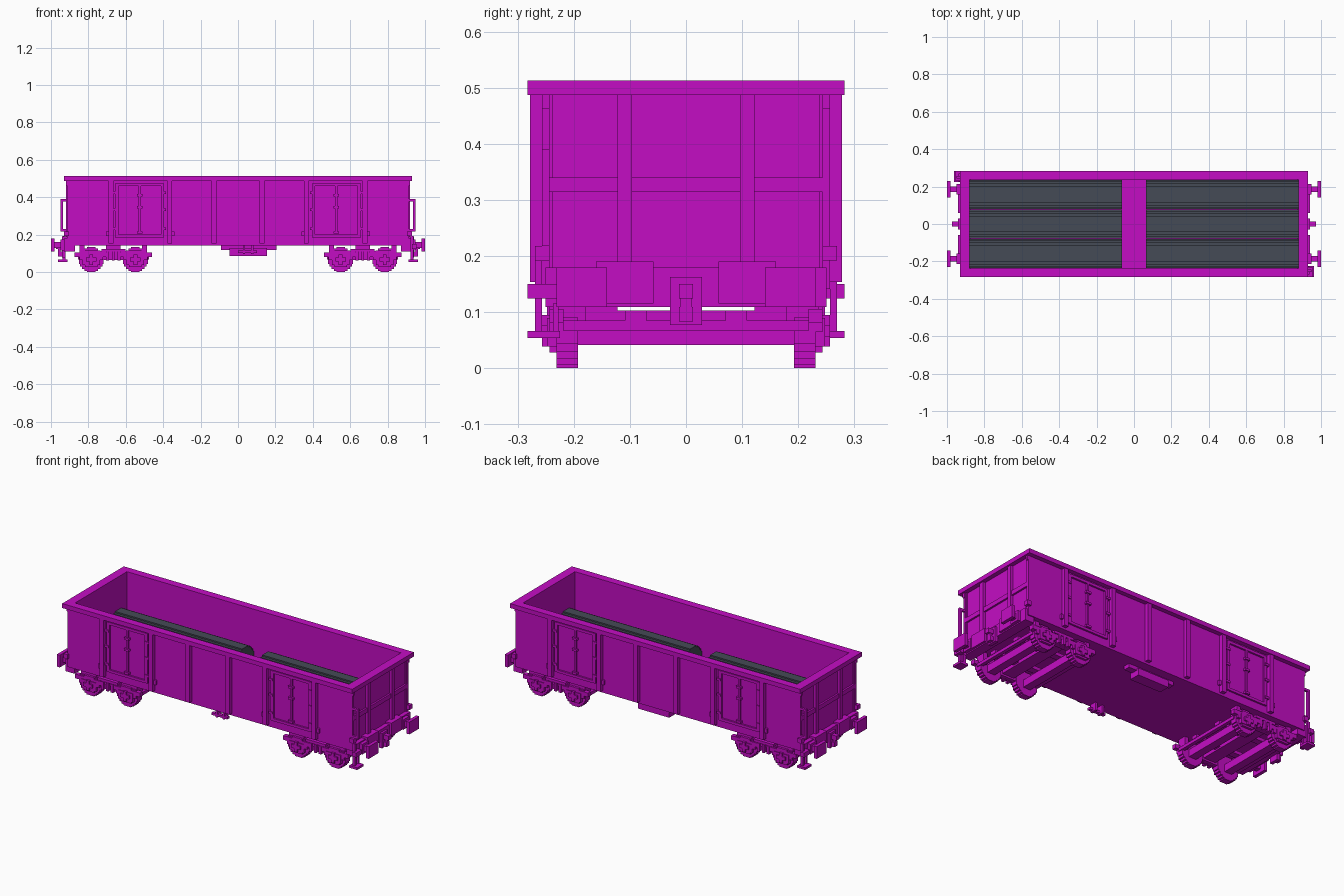
import bpy
import bmesh
from mathutils import Matrix, Vector

UNIT = 1 / 78  # one block of the stepped style

if "Cube" in bpy.data.objects:
    bpy.data.objects.remove(bpy.data.objects["Cube"])


def make_material(name, colour):
    mat = bpy.data.materials.new(name)
    mat.use_nodes = True
    mat.diffuse_color = colour
    mat.node_tree.nodes["Principled BSDF"].inputs["Base Color"].default_value = colour
    return mat


magenta = make_material("magenta paint", (0.55, 0.004, 0.55, 1))
slate = make_material("slate grey", (0.06, 0.07, 0.092, 1))

SIGNS = {
    "single": [(1, 1)],
    "ends": [(1, 1), (-1, 1)],
    "sides": [(1, 1), (1, -1)],
    "corners": [(1, 1), (-1, 1), (1, -1), (-1, -1)],
    "turned": [(1, 1), (-1, -1)],
}


def part(name, boxes, repeat="single", mat=magenta):
    """Join boxes, each given as x, y and z ranges, and repeat them."""
    bm = bmesh.new()
    for xs, ys, zs in boxes:
        low, high = Vector((xs[0], ys[0], zs[0])), Vector((xs[1], ys[1], zs[1]))
        for sx, sy in SIGNS[repeat]:
            flip = Vector((sx, sy, 1))
            centre = (low + high) / 2 * flip * UNIT
            size = Matrix.Diagonal(((high - low) * UNIT).to_4d())
            size[3][3] = 1
            bmesh.ops.create_cube(bm, size=1, matrix=Matrix.Translation(centre) @ size)
    mesh = bpy.data.meshes.new(name)
    bm.to_mesh(mesh)
    bm.free()
    mesh.materials.append(mat)
    obj = bpy.data.objects.new(name, mesh)
    bpy.context.collection.objects.link(obj)
    return obj


def about(centre, half):
    return (centre - half, centre + half)


def disc_steps(radius):
    """Half width and half height of boxes that form a stepped disc."""
    return [(radius * a, radius * b) for a, b in
            ((1, .35), (.9, .55), (.74, .74), (.55, .9), (.35, 1))]


# Main dimensions in blocks
END, SIDE = 70.5, 20
INNER_END, INNER_SIDE = 68.5, 18.5
RIM_END, RIM_SIDE = 72.5, 22
FLOOR, LOW, RIM_LOW, TOP = 13, 11, 38, 40


def span(half):
    return (-half, half)


# Open box body
part("floor", [(span(END), span(SIDE), (LOW, FLOOR))])
part("side_walls", [(span(END + .5), (INNER_SIDE, SIDE), (LOW, RIM_LOW))], "sides")
part("end_walls", [((INNER_END, END), span(SIDE), (LOW, RIM_LOW))], "ends")
part("rim_sides", [(span(RIM_END), (INNER_SIDE, RIM_SIDE), (RIM_LOW, TOP))], "sides")
part("rim_ends", [((INNER_END, RIM_END), span(INNER_SIDE), (RIM_LOW, TOP))], "ends")

# Ribs on the sides, with small feet beside the doors
part("side_posts", [(about(x, 1), (SIDE, 21.7), (12, RIM_LOW)) for x in (53, 28.5, 10)],
     "corners")
part("post_feet", [(about(x, .6), (SIDE, 21), (15, 17)) for x in (54.5, 27)], "corners")

# Doors: frame, centre seam, hinges and latch
DOOR = 41
door_z = (14.5, 37)
stile = (SIDE, 20.8)
frame = [(about(DOOR + s * 9.5, .7), stile, door_z) for s in (-1, 1)]
frame += [(about(DOOR, 9), stile, about(z, .6)) for z in (15, 36.5)]
part("door_frames", frame, "corners")
part("door_seams", [(about(DOOR, .5), (SIDE, 20.7), (16, 36))], "corners")
hinges = [(about(DOOR + s * 10, 1), (SIDE, 21.2), about(z, .5))
          for s in (-1, 1) for z in (18, 26, 33)]
part("door_hinges", hinges, "corners")
part("door_latches", [(about(DOOR, 1.2), (SIDE, 21.2), about(z, .5))
                      for z in (16.5, 27, 32)], "corners")

# End wall framing
part("end_posts", [((END, 71.7), (7.5, 9.5), (8.5, RIM_LOW))], "corners")
part("end_rails", [((END, 71.3), span(SIDE), (24.5, 26.5))], "ends")
part("corner_posts", [((END, 71.3), (19, SIDE), (LOW, RIM_LOW))], "corners")
part("corner_gussets", [((END, 71.7), (19, SIDE), (36, RIM_LOW))], "corners")
part("headstocks", [((68, RIM_END), span(19.5), (8.5, 14))], "ends")
part("headstock_plates", [((END, 73.5), (4.5, 12.5), (9, 14.8))], "corners")

# Buffers and couplers
part("buffers", [((76.5, 78), (11, 18), (8.5, 14)),
                 ((73.5, 76.5), about(14.5, 1.2), (10, 12.5)),
                 ((72, 74), about(14.5, 2.2), (9, 13.5))], "corners")
part("couplers", [((72, 73.5), span(2.2), (6, 12.7)),
                  ((73.5, 76), span(1), (9.7, 11.7)),
                  ((73.5, 75), span(1), (6.5, 8.5)),
                  ((74, 75), span(.8), (8, 11))], "ends")

# Shunter steps and handrails at two opposite corners
back = (-21, -20)
part("corner_steps", [((71, 75), (-22, -17.5), (4.2, 5.2)),
                      ((72, 73.2), back, (5, 15)),
                      ((72, 73.2), (-18.5, -17.7), (5, 9)),
                      ((RIM_END, 74.5), (-22, -18), (9.7, 11.7))], "turned")
rail = (-20, -19)
part("handrails", [((73, 74), rail, (17, 30.5)),
                   ((END, 73), rail, (17, 18)),
                   ((END, 73), rail, (29.5, 30.5))], "turned")
part("lamp_brackets", [((END, 72.5), (-21, -19), (15, 17))], "corners")

# Bogies
BOGIE = 52
AXLES = (BOGIE - 9.2, BOGIE + 9.2)
HUB = 5.2
wheels, boxes, beams = [], [], []
for x in AXLES:
    wheels += [(about(x, w), (15, 18), about(HUB, h)) for w, h in disc_steps(HUB)]
    boxes += [(about(x, 5), (17.5, 19), (5, 8)),
              (about(x, 3.6), (17.5, 19.3), (3, 7)),
              (about(x, 2.6), (18, 19), (2.2, 9)),
              (about(x, 7), (17, 19), (6.3, 8.2)),
              (about(x, 2.2), (19, 20), about(HUB, .8)),
              (about(x, .8), (19, 20), about(HUB, 2.2))]
    beams += [(about(x, 1.8), span(18), (3.2, 6.5))]
part("wheels", wheels, "corners")
part("axle_boxes", boxes, "corners")
part("axles", beams, "ends")
springs = [(about(BOGIE + s * 2.4, .6), (17, 19.3), (4.8, 8.5)) for s in (-1, 0, 1)]
part("springs", springs, "corners")
part("bogie_frames", [(about(BOGIE, 14), (15.5, 18.5), (7, 8.7)),
                      (about(BOGIE, 5), (16, 19), (8.5, 9.7)),
                      (about(BOGIE, 4), (15.5, 18), (5, 7))], "corners")
part("bolsters", [(about(BOGIE, 3), span(17), (5.8, 8)),
                  (about(BOGIE, 3), (9.5, 17), (7, LOW)),
                  (about(BOGIE, 15), (5.5, 8.5), (6.5, 8))], "corners")
part("pivots", [(about(BOGIE, 3), span(2), (7, LOW))], "ends")
part("bogie_cross_members", [(about(BOGIE + s * 14, .8), span(17), (5.2, 6.6))
                             for s in (-1, 1)], "ends")
part("brake_hangers", [(about(BOGIE + s * 13, 1), (14, 18), (6, LOW))
                       for s in (-1, 1)], "corners")

# Equipment under the middle of the floor
part("brake_tank", [((-3.5, 12), (12, 17), (6.8, 10)),
                    ((-7, 16), (13, 16), (9.3, LOW))])
part("brake_lever", [((0, 8), (-19, -17.5), (8, 9)),
                     ((2, 3), (-19, -16), (7.5, LOW)),
                     ((5.5, 6.5), (-19, -16), (7.5, LOW))])

# Load: three stepped round lengths in each half of the wagon
RADIUS = 6.1
load = []
for y in (-12.3, 0, 12.3):
    load += [((5, INNER_END), about(y, w), about(FLOOR + RADIUS, h))
             for w, h in disc_steps(RADIUS)]
part("round_load", load, "ends", slate)
